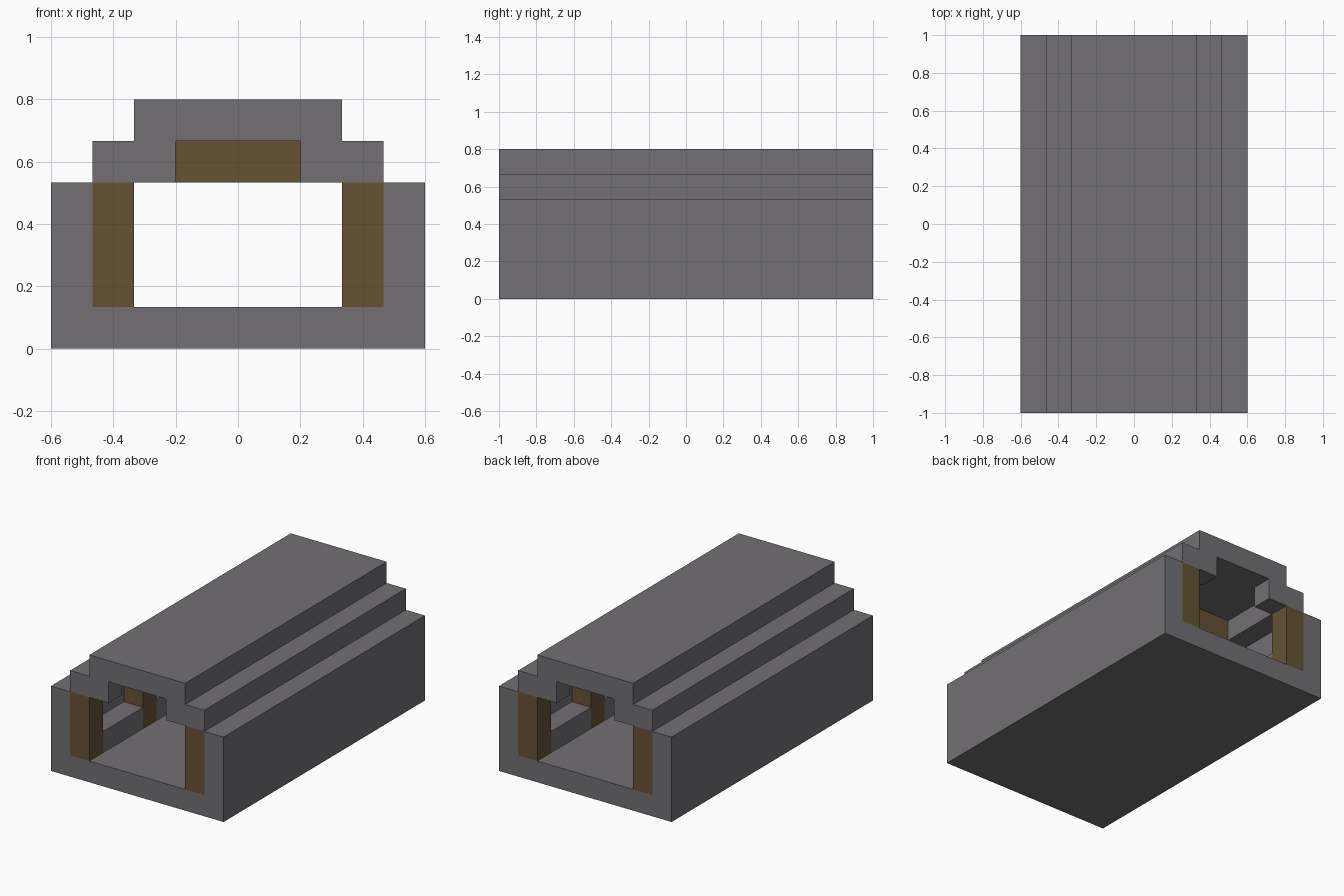
import bpy, bmesh

U = 2 / 15  # one building cell; all sizes below are in cells

cube = bpy.data.objects.get("Cube")
if cube:
    bpy.data.objects.remove(cube, do_unlink=True)


def material(name, color):
    m = bpy.data.materials.new(name)
    m.use_nodes = True
    m.diffuse_color = (*color, 1)
    m.node_tree.nodes["Principled BSDF"].inputs["Base Color"].default_value = (*color, 1)
    return m


stone = material("grey stone", (0.168, 0.162, 0.172))
wood = material("brown timber", (0.133, 0.084, 0.033))


def extrude(name, outline, y0, y1, mat):
    """Extrude an x-z outline along y."""
    bm = bmesh.new()
    face = bm.faces.new([bm.verts.new((x * U, y0 * U, z * U)) for x, z in outline])
    ext = bmesh.ops.extrude_face_region(bm, geom=[face])
    moved = [v for v in ext["geom"] if isinstance(v, bmesh.types.BMVert)]
    bmesh.ops.translate(bm, verts=moved, vec=(0, (y1 - y0) * U, 0))
    bmesh.ops.recalc_face_normals(bm, faces=bm.faces)
    mesh = bpy.data.meshes.new(name)
    bm.to_mesh(mesh)
    bm.free()
    mesh.materials.append(mat)
    obj = bpy.data.objects.new(name, mesh)
    bpy.context.collection.objects.link(obj)
    return obj


def box(name, x0, x1, y0, y1, z0, z1, mat):
    return extrude(name, [(x0, z0), (x1, z0), (x1, z1), (x0, z1)], y0, y1, mat)


# Stepped tunnel shell: floor and walls below, stepped roof above
trough = [(4.5, 0), (4.5, 4), (3.5, 4), (3.5, 1)]
extrude("floor_and_walls", trough + [(-x, z) for x, z in reversed(trough)], -7.5, 7.5, stone)

roof_half = [(1.5, 5), (1.5, 4), (3.5, 4), (3.5, 5), (2.5, 5), (2.5, 6)]
roof = extrude("stepped_roof", roof_half + [(-x, z) for x, z in reversed(roof_half)],
               -7.5, 7.5, stone)

# Widen the ceiling between the two end portals
cutter = box("ceiling_cutter", -2.5, 2.5, -6.5, 6.5, 3.5, 5, stone)
cutter.hide_render = True
mod = roof.modifiers.new("wide_ceiling", "BOOLEAN")
mod.operation = "DIFFERENCE"
mod.solver = "EXACT"
mod.object = cutter
bpy.context.view_layer.update()
cut_mesh = bpy.data.meshes.new_from_object(
    roof.evaluated_get(bpy.context.evaluated_depsgraph_get()))
roof.modifiers.clear()
roof.data = cut_mesh
bpy.data.objects.remove(cutter, do_unlink=True)

# Timber posts in pairs, and stone ledges between them
for side, s in (("left", 1), ("right", -1)):
    x0, x1 = sorted((2.5 * s, 3.5 * s))
    for i, y in enumerate((-7.5, -3.5, 2.5, 6.5)):
        box(f"{side}_post_{i + 1}", x0, x1, y, y + 1, 1, 4, wood)
    for i, (y0, y1) in enumerate(((-6.5, -3.5), (-2.5, 2.5), (3.5, 6.5))):
        box(f"{side}_ledge_{i + 1}", x0, x1, y0, y1, 1, 2, stone)

# Timber beams across the inner frames
for name, y in (("front_beam", -3.5), ("back_beam", 2.5)):
    box(name, -2.5, 2.5, y, y + 1, 4, 5, wood)
